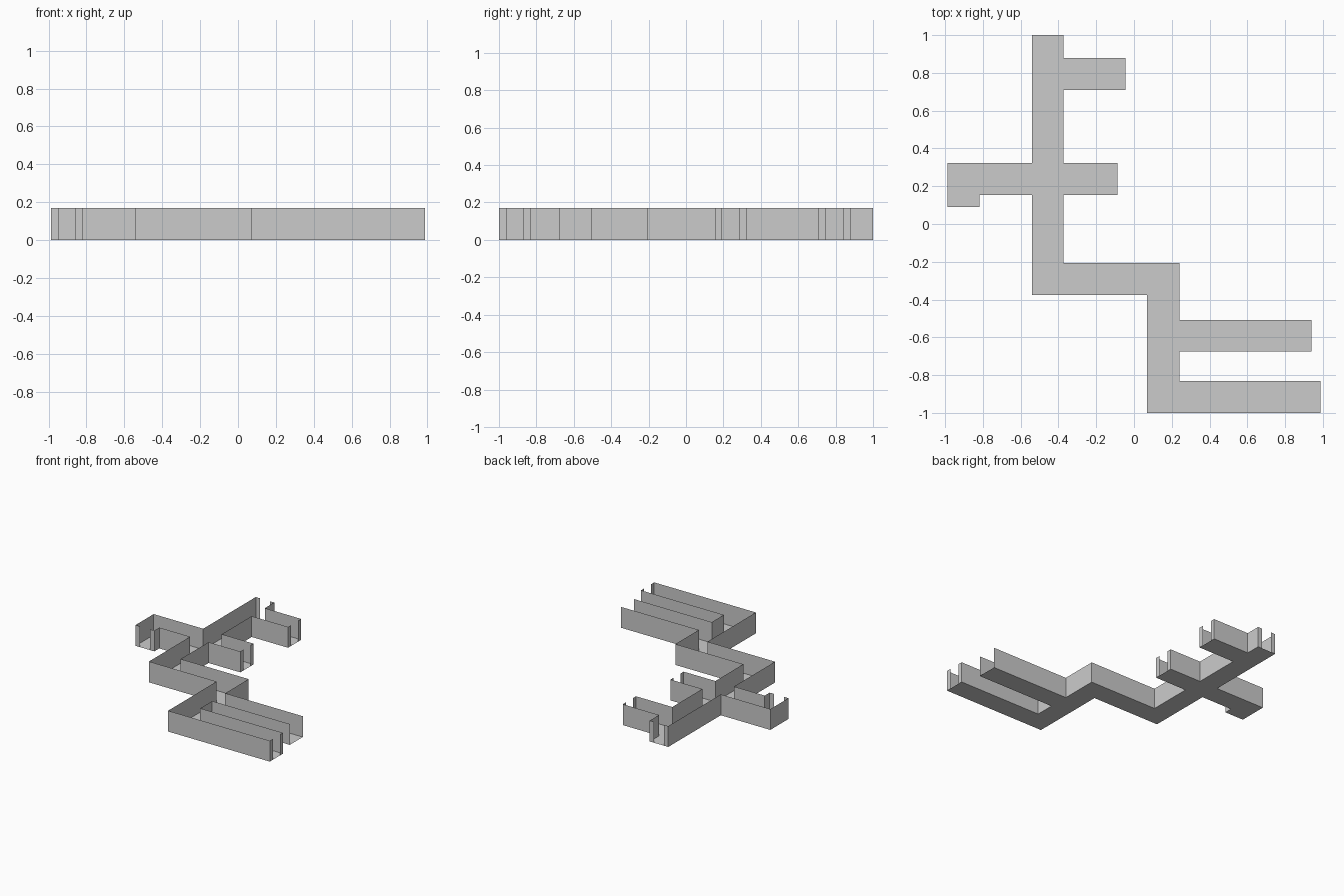
import bpy, bmesh
from mathutils import Vector

if "Cube" in bpy.data.objects:
    bpy.data.objects.remove(bpy.data.objects["Cube"])

HEIGHT = 0.17    # wall height
JAMB = 0.039     # width of the panel on each side of a doorway

# Floor plan outline, counter-clockwise. The letter describes the side starting
# at the point: w = solid wall, d = doorway with side panels, o = fully open.
PLAN = [
    (0.07, -1.0, 'w'), (0.987, -1.0, 'd'), (0.987, -0.83, 'w'),
    (0.24, -0.83, 'w'), (0.24, -0.675, 'w'), (0.94, -0.675, 'o'),
    (0.94, -0.508, 'w'), (0.24, -0.508, 'w'), (0.24, -0.206, 'w'),
    (-0.373, -0.206, 'w'), (-0.373, 0.154, 'w'), (-0.087, 0.154, 'd'),
    (-0.087, 0.323, 'w'), (-0.373, 0.323, 'w'), (-0.373, 0.709, 'w'),
    (-0.045, 0.709, 'd'), (-0.045, 0.879, 'w'), (-0.373, 0.879, 'w'),
    (-0.373, 1.0, 'd'), (-0.54, 1.0, 'w'), (-0.54, 0.323, 'w'),
    (-0.987, 0.323, 'w'), (-0.987, 0.09, 'd'), (-0.818, 0.09, 'w'),
    (-0.818, 0.154, 'w'), (-0.54, 0.154, 'w'), (-0.54, -0.376, 'w'),
    (0.07, -0.376, 'w'),
]


def make_object(name, bm):
    bmesh.ops.remove_doubles(bm, verts=bm.verts, dist=1e-5)
    mesh = bpy.data.meshes.new(name)
    bm.to_mesh(mesh)
    bm.free()
    obj = bpy.data.objects.new(name, mesh)
    bpy.context.collection.objects.link(obj)


def panel(bm, a, b):
    """Upright thin sheet from a to b, facing into the corridor."""
    up = Vector((0, 0, HEIGHT))
    bm.faces.new([bm.verts.new(p) for p in (b, a, a + up, b + up)])


# Floor: one sheet covering the whole plan
floor = bmesh.new()
floor.faces.new([floor.verts.new((x, y, 0)) for x, y, _ in PLAN])
make_object("corridor_floor", floor)

# Solid walls and doorway side panels
walls, jambs = bmesh.new(), bmesh.new()
for i, (x, y, kind) in enumerate(PLAN):
    nx, ny, _ = PLAN[(i + 1) % len(PLAN)]
    a, b = Vector((x, y, 0)), Vector((nx, ny, 0))
    if kind == 'w':
        panel(walls, a, b)
    elif kind == 'd':
        step = (b - a).normalized() * JAMB
        panel(jambs, a, a + step)
        panel(jambs, b - step, b)
make_object("corridor_walls", walls)
make_object("doorway_panels", jambs)
